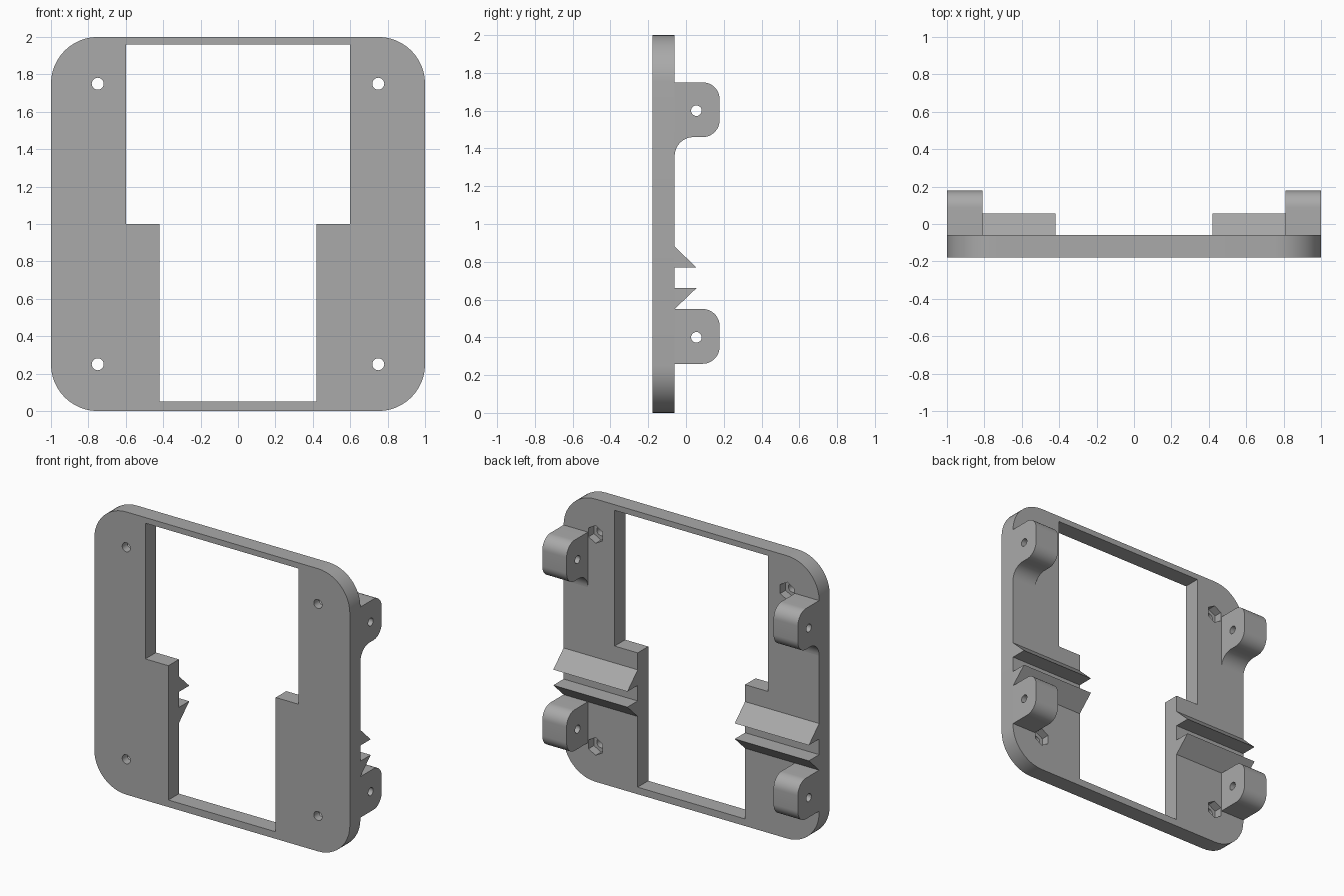
import bpy
import bmesh
from math import cos, sin, pi, radians
from mathutils import Vector

if "Cube" in bpy.data.objects:
    bpy.data.objects.remove(bpy.data.objects["Cube"], do_unlink=True)

FRONT, BACK, REAR = -0.178, -0.06, 0.178   # plate front, plate back, lug tips

grey = bpy.data.materials.new("plain_grey")
grey.use_nodes = True
colour = (0.4, 0.4, 0.4, 1)
grey.diffuse_color = colour
grey.node_tree.nodes["Principled BSDF"].inputs["Base Color"].default_value = colour


def arc(cx, cz, r, start, end, steps=12):
    angles = [radians(start + (end - start) * i / steps) for i in range(steps + 1)]
    return [(cx + r * cos(a), cz + r * sin(a)) for a in angles]


def circle(cx, cz, r, sides, turn=0):
    return arc(cx, cz, r, turn, turn + 360, sides)[:-1]


def prism(name, outline, axis, low, high):
    """Extrude an outline, in (x, z) along y or in (y, z) along x."""
    def place(p, d):
        return Vector((p[0], d, p[1])) if axis == "y" else Vector((d, p[0], p[1]))
    bm = bmesh.new()
    face = bm.faces.new([bm.verts.new(place(p, low)) for p in outline])
    moved = bmesh.ops.extrude_face_region(bm, geom=[face])["geom"]
    shift = place((0, 0), high - low)
    bmesh.ops.translate(bm, vec=shift, verts=[v for v in moved if isinstance(v, bmesh.types.BMVert)])
    bmesh.ops.recalc_face_normals(bm, faces=bm.faces)
    mesh = bpy.data.meshes.new(name)
    bm.to_mesh(mesh)
    bm.free()
    mesh.materials.append(grey)
    obj = bpy.data.objects.new(name, mesh)
    bpy.context.collection.objects.link(obj)
    return obj


def cut(obj, cutters):
    """Subtract the cutters, then discard them."""
    for cutter in cutters:
        cutter.hide_render = True
        mod = obj.modifiers.new("cut", "BOOLEAN")
        mod.operation = "DIFFERENCE"
        mod.solver = "EXACT"
        mod.object = cutter
    graph = bpy.context.evaluated_depsgraph_get()
    mesh = bpy.data.meshes.new_from_object(obj.evaluated_get(graph))
    obj.modifiers.clear()
    obj.data = mesh
    for cutter in cutters:
        bpy.data.objects.remove(cutter, do_unlink=True)


def smooth(obj):
    bpy.ops.object.select_all(action="DESELECT")
    obj.select_set(True)
    bpy.context.view_layer.objects.active = obj
    bpy.ops.object.shade_smooth_by_angle(angle=radians(30))


# Rounded plate with a stepped window, screw holes and hexagonal nut pockets
R = 0.25
outline = (arc(1 - R, 2 - R, R, 90, 0) + arc(1 - R, R, R, 0, -90)
           + arc(R - 1, R, R, 270, 180) + arc(R - 1, 2 - R, R, 180, 90))
plate = prism("plate", outline, "y", FRONT, BACK)
half = [(0.42, 0.05), (0.42, 1), (0.6, 1), (0.6, 1.96)]
window = half + [(-x, z) for x, z in reversed(half)]
cutters = [prism("window_cutter", window, "y", -0.5, 0.5)]
for x in (-0.75, 0.75):
    for z in (0.25, 1.75):
        cutters.append(prism("screw_cutter", circle(x, z, 0.032, 24), "y", -0.5, 0.5))
        cutters.append(prism("nut_cutter", circle(x, z, 0.063, 6, 90), "y", -0.12, 0.5))
cut(plate, cutters)
smooth(plate)

# Lug profiles; the upper one has a fillet under it
r = 0.09


def lug_profile(bottom, top):
    return ([(BACK, top)] + arc(REAR - r, top - r, r, 90, 0)
            + arc(REAR - r, bottom + r, r, 0, -90))


f = 0.1
lower_lug = lug_profile(0.26, 0.55) + [(BACK, 0.26)]
upper_lug = lug_profile(1.46, 1.75) + arc(BACK + f, 1.46 - f, f, 90, 180)

# Wedge rails with a flat-sided slot between them
upper_rail = [(BACK, 0.88), (0.055, 0.77), (BACK, 0.77)]
lower_rail = [(BACK, 0.66), (0.055, 0.66), (BACK, 0.55)]

for side, s in (("left", 1), ("right", -1)):
    for name, profile, hole_z in (("upper_lug", upper_lug, 1.6), ("lower_lug", lower_lug, 0.4)):
        lug = prism(f"{side}_{name}", profile, "x", *sorted((s * 0.81, s)))
        cut(lug, [prism("pin_cutter", circle(0.055, hole_z, 0.028, 24), "x", -2, 2)])
        smooth(lug)
    for name, profile in (("upper_rail", upper_rail), ("lower_rail", lower_rail)):
        prism(f"{side}_{name}", profile, "x", *sorted((s * 0.42, s)))
